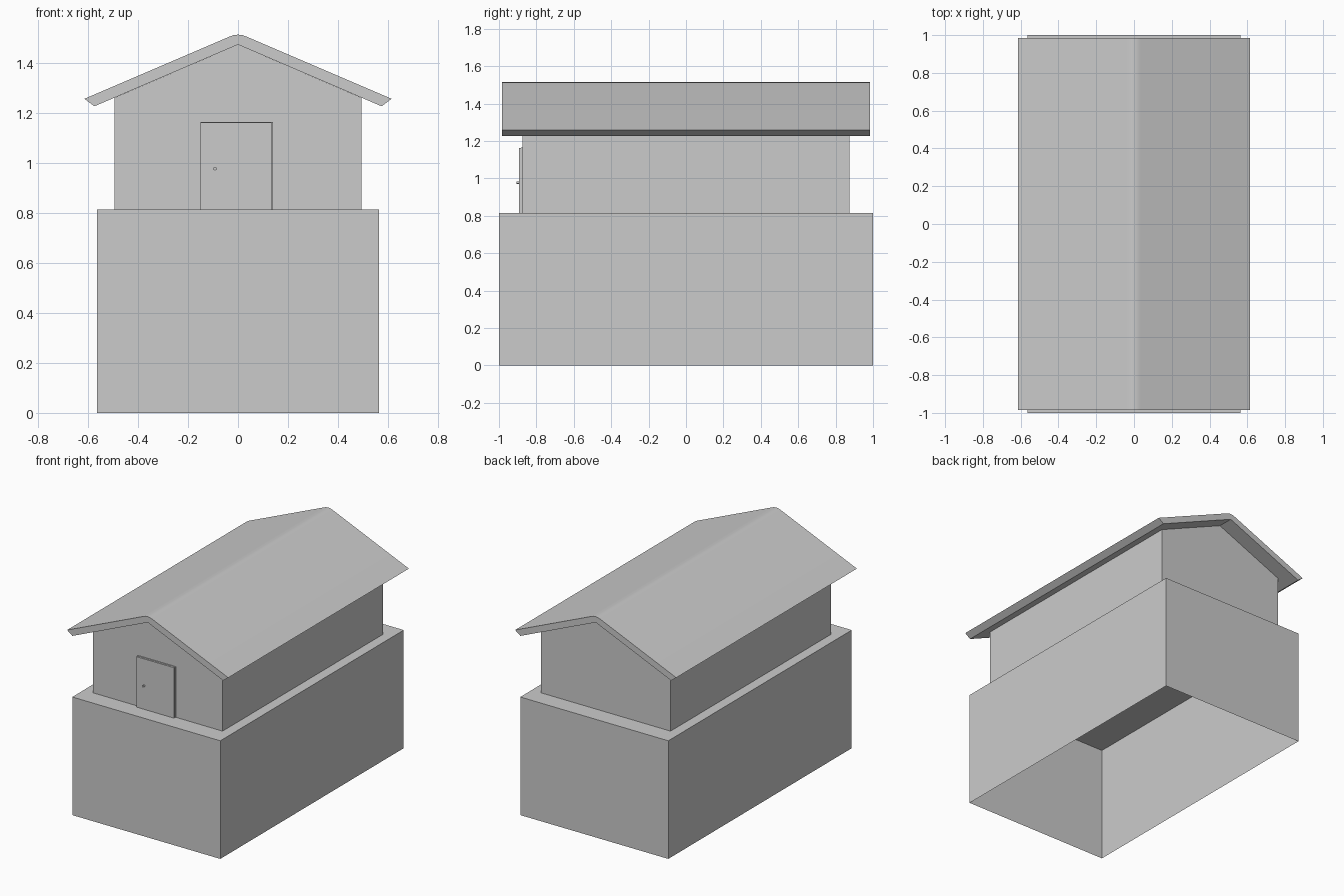
import bpy, bmesh
from math import radians

if "Cube" in bpy.data.objects:
    bpy.data.objects.remove(bpy.data.objects["Cube"])


def prism(name, profile, y0, y1, skip=()):
    """Extrude an x-z profile along y; skip lists the profile edges left open."""
    bm = bmesh.new()
    a = [bm.verts.new((x, y0, z)) for x, z in profile]
    b = [bm.verts.new((x, y1, z)) for x, z in profile]
    bm.faces.new(a)
    bm.faces.new(b[::-1])
    n = len(profile)
    for i in range(n):
        if i not in skip:
            j = (i + 1) % n
            bm.faces.new((a[j], a[i], b[i], b[j]))
    bmesh.ops.recalc_face_normals(bm, faces=bm.faces)
    mesh = bpy.data.meshes.new(name)
    bm.to_mesh(mesh)
    bm.free()
    ob = bpy.data.objects.new(name, mesh)
    bpy.context.collection.objects.link(ob)
    return ob


def rect(x0, x1, z0, z1):
    return [(x0, z0), (x1, z0), (x1, z1), (x0, z1)]


# Base box, open underneath
prism("base", rect(-0.565, 0.565, 0, 0.815), -1, 1, skip=(0,))

# House walls with gable ends, open where they meet base and roof
prism("walls", [(-0.495, 0.815), (0.495, 0.815), (0.495, 1.262),
                (0, 1.475), (-0.495, 1.262)], -0.875, 0.875, skip=(0, 2, 3))

# Roof slab with a softly rounded ridge
half = [(0.575, 1.228), (0.615, 1.258), (0.034, 1.507), (0.018, 1.513)]
roof = prism("roof", [(0, 1.475)] + half + [(0, 1.515)]
             + [(-x, z) for x, z in reversed(half)], -0.985, 0.985)
bpy.context.view_layer.objects.active = roof
roof.select_set(True)
bpy.ops.object.shade_smooth_by_angle(angle=radians(30))

# Door frame and leaf
prism("door_frame", rect(-0.15, 0.14, 0.815, 1.165), -0.882, -0.875)
prism("door", rect(-0.15, 0.135, 0.815, 1.163), -0.892, -0.882)

# Door handle
bpy.ops.mesh.primitive_cylinder_add(vertices=12, radius=0.007, depth=0.014,
                                    location=(-0.092, -0.899, 0.978),
                                    rotation=(radians(90), 0, 0))
handle = bpy.context.object
handle.name = "door_handle"
bpy.ops.object.shade_smooth_by_angle(angle=radians(35))
